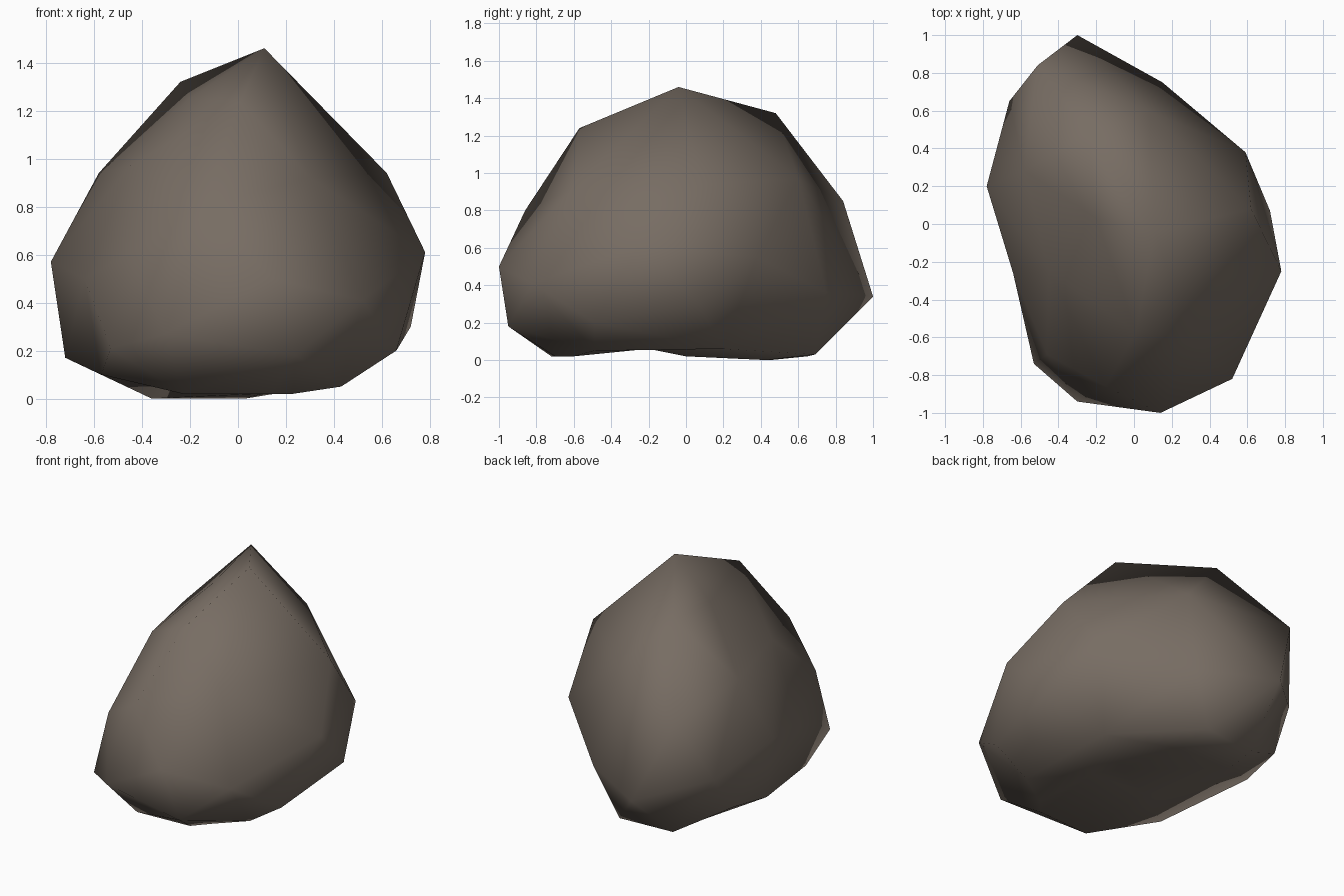
import bpy
import bmesh
from mathutils import Vector

default_cube = bpy.data.objects.get("Cube")
if default_cube is not None:
    bpy.data.objects.remove(default_cube, do_unlink=True)


def make_material(name, colour):
    material = bpy.data.materials.new(name)
    material.use_nodes = True
    material.diffuse_color = colour
    shader = material.node_tree.nodes["Principled BSDF"]
    shader.inputs["Base Color"].default_value = colour
    shader.inputs["Roughness"].default_value = 1.0
    return material


def turn_sharp_valleys(bm, limit):
    """Rotate edges that cut a deep valley so they become ridges."""
    for attempt in range(len(bm.edges)):
        bm.normal_update()
        deepest = min(bm.edges, key=lambda e: e.calc_face_angle_signed())
        if deepest.calc_face_angle_signed() > limit:
            break
        if bmesh.utils.edge_rotate(deepest, True) is None:
            break


def build_boulder(name, rings, centre, radii, material):
    """Skin the corners on a round ball first, then push them out to shape,
    so shallow hollows between the corners survive."""
    bm = bmesh.new()
    corner_of = {}
    for ring in rings:
        for corner in ring:
            offset = Vector(corner) - centre
            scaled = Vector([o / r for o, r in zip(offset, radii)])
            corner_of[bm.verts.new(scaled.normalized())] = Vector(corner)
    bmesh.ops.convex_hull(bm, input=bm.verts[:])
    bmesh.ops.recalc_face_normals(bm, faces=bm.faces[:])

    for vert in bm.verts:
        vert.co = corner_of[vert]
    turn_sharp_valleys(bm, limit=-.4)
    for face in bm.faces:
        face.smooth = True
    bm.normal_update()

    mesh = bpy.data.meshes.new(name)
    bm.to_mesh(mesh)
    bm.free()
    mesh.materials.append(material)
    boulder = bpy.data.objects.new(name, mesh)
    bpy.context.scene.collection.objects.link(boulder)
    return boulder


# Peak and the ridge running front to back
crown = [
    (.11, -.04, 1.46), (-.24, .48, 1.32), (.01, -.57, 1.24),
    (-.2, .03, 1.25),
]

# Sloping shoulders below the ridge
shoulders = [
    (.62, .08, .94), (.08, .6, .97), (-.51, .84, .85), (-.58, .28, .94),
    (-.45, -.25, .97), (-.15, -.86, .8), (.3, -.6, .92),
]

# Widest belt around the stone
belt = [
    (.78, -.25, .61), (.59, .38, .55), (.15, .75, .36), (-.3, 1, .34),
    (-.66, .65, .44), (-.78, .2, .57), (-.64, -.26, .5), (-.46, -.69, .6),
    (.14, -1, .5), (.52, -.82, .41),
]

# Undercut band that turns in towards the ground
undercut = [
    (.72, .07, .3), (-.69, .48, .21), (-.72, .19, .17), (-.57, -.43, .1),
    (-.53, -.74, .21), (-.3, -.94, .27), (.24, -.95, .18), (.66, -.49, .2),
]

# Underside with a shallow hollow in the middle
underside = [
    (.03, .43, 0), (-.36, .45, 0), (-.36, .65, .02), (0, .69, .03),
    (.23, -.6, .02), (.14, -.7, .02), (-.23, -.72, .02), (.43, -.49, .05),
    (.4, .2, .06), (.1, 0, .02), (.15, -.2, .06), (-.25, -.2, .07),
]

stone = make_material("warm grey stone", (.185, .152, .125, 1))
build_boulder(
    "boulder",
    [crown, shoulders, belt, undercut, underside],
    centre=Vector((0, 0, .65)),
    radii=(.78, .95, .7),
    material=stone,
)
